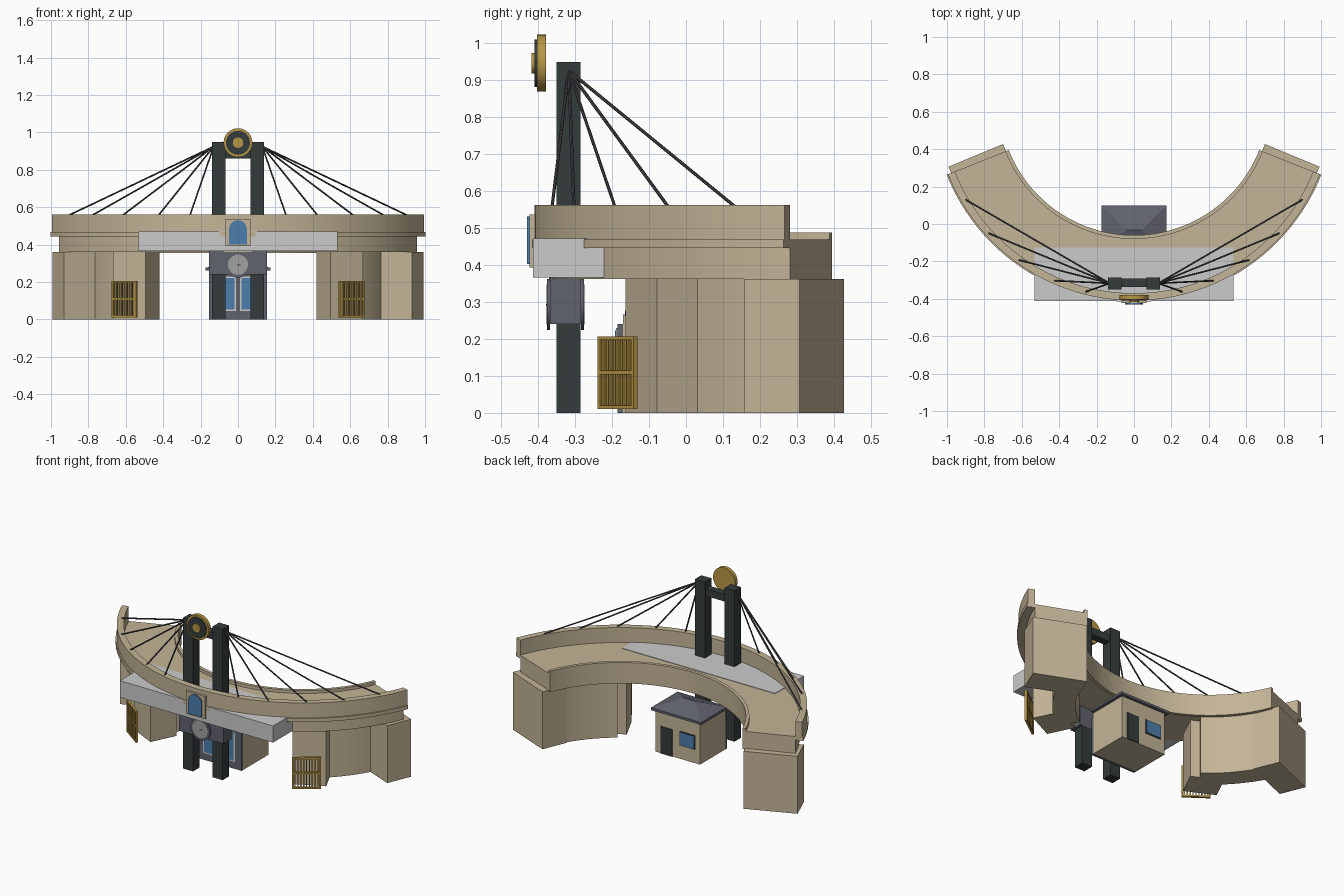
import bpy, bmesh, math
from mathutils import Vector, Matrix

if "Cube" in bpy.data.objects:
    bpy.data.objects.remove(bpy.data.objects["Cube"], do_unlink=True)

def material(name, rgb):
    m = bpy.data.materials.new(name)
    m.use_nodes = True
    m.diffuse_color = (*rgb, 1)
    bsdf = m.node_tree.nodes["Principled BSDF"]
    bsdf.inputs["Base Color"].default_value = (*rgb, 1)
    bsdf.inputs["Roughness"].default_value = 0.8
    return m

STONE = material("sandstone", (0.55, 0.46, 0.31))
SLATE = material("slate", (0.12, 0.125, 0.155))
IRON = material("dark iron", (0.035, 0.045, 0.045))
GOLD = material("gold", (0.48, 0.31, 0.06))
GLASS = material("blue glass", (0.075, 0.21, 0.42))
PALE = material("pale grey", (0.60, 0.60, 0.60))
DIAL = material("dial grey", (0.36, 0.36, 0.37))
CABLE = material("cable grey", (0.07, 0.07, 0.075))

CENTRE_Y = 0.66          # centre of the curved plan
END = math.radians(21.6)  # angle of the deck ends below the x axis

def finish(name, bm, mat, smooth=False):
    bmesh.ops.recalc_face_normals(bm, faces=bm.faces)
    me = bpy.data.meshes.new(name)
    bm.to_mesh(me)
    bm.free()
    me.materials.append(mat)
    ob = bpy.data.objects.new(name, me)
    bpy.context.collection.objects.link(ob)
    if smooth:
        bpy.ops.object.select_all(action='DESELECT')
        ob.select_set(True)
        bpy.context.view_layer.objects.active = ob
        bpy.ops.object.shade_smooth_by_angle(angle=math.radians(30))
    return ob

def add_box(bm, x0, x1, y0, y1, z0, z1, matrix=Matrix()):
    size = Matrix.Diagonal((x1 - x0, y1 - y0, z1 - z0, 1))
    place = Matrix.Translation(((x0 + x1) / 2, (y0 + y1) / 2, (z0 + z1) / 2))
    bmesh.ops.create_cube(bm, size=1, matrix=matrix @ place @ size)

def box(name, mat, *bounds, matrix=Matrix()):
    bm = bmesh.new()
    add_box(bm, *bounds, matrix=matrix)
    return finish(name, bm, mat)

def prism(name, mat, outline, start, direction):
    """Extrude a closed outline placed by the function `start`."""
    bm = bmesh.new()
    face = bm.faces.new([bm.verts.new(start(a, b)) for a, b in outline])
    ext = bmesh.ops.extrude_face_region(bm, geom=[face])
    moved = [v for v in ext["geom"] if isinstance(v, bmesh.types.BMVert)]
    bmesh.ops.translate(bm, verts=moved, vec=direction)
    return finish(name, bm, mat)

def arc_wall(name, r0, r1, z0, z1, a0, a1, steps=56):
    """Curved wall between two radii and two angles."""
    bm = bmesh.new()
    rings = []
    for i in range(steps + 1):
        a = a0 + (a1 - a0) * i / steps
        rings.append([bm.verts.new((r * math.cos(a), CENTRE_Y + r * math.sin(a), z))
                      for r, z in ((r0, z0), (r1, z0), (r1, z1), (r0, z1))])
    for p, q in zip(rings, rings[1:]):
        for k in range(4):
            n = (k + 1) % 4
            bm.faces.new((p[k], p[n], q[n], q[k]))
    bm.faces.new(rings[0])
    bm.faces.new(rings[-1])
    return finish(name, bm, STONE, True)

def disc(name, mat, radius, y0, y1, z, sides=40):
    """Disc facing the front."""
    bm = bmesh.new()
    m = Matrix.Translation((0, (y0 + y1) / 2, z)) @ Matrix.Rotation(math.pi / 2, 4, 'X')
    bmesh.ops.create_cone(bm, cap_ends=True, segments=sides, radius1=radius,
                          radius2=radius, depth=y1 - y0, matrix=m)
    return finish(name, bm, mat, True)

def rod(name, mat, a, b, radius):
    a, b = Vector(a), Vector(b)
    bm = bmesh.new()
    turn = (b - a).to_track_quat('Z', 'Y').to_matrix().to_4x4()
    bmesh.ops.create_cone(bm, cap_ends=True, segments=8, radius1=radius, radius2=radius,
                          depth=(b - a).length, matrix=Matrix.Translation((a + b) / 2) @ turn)
    return finish(name, bm, mat)

# Curved deck: slab, cornice, outer parapet, inner lip
A0, A1 = -math.pi + END, -END
arc_wall("deck_slab", 0.735, 1.03, 0.362, 0.447, A0, A1)
arc_wall("deck_cornice", 0.735, 1.077, 0.445, 0.468, A0, A1)
arc_wall("outer_parapet", 1.03, 1.07, 0.467, 0.562, A0, A1)
arc_wall("inner_lip", 0.72, 0.74, 0.355, 0.487, A0, A1)
box("straight_platform", PALE, -0.533, 0.533, -0.413, -0.125, 0.366, 0.471)

# Piers and gates on both sides
for side, s in (("left", 1), ("right", -1)):
    def placed(x, y, degrees):
        return Matrix.Translation((s * x, y, 0)) @ Matrix.Rotation(math.radians(s * degrees), 4, 'Z')

    box(side + "_end_pier", STONE, -0.158, 0.158, -0.081, 0.081, 0, 0.362,
        matrix=placed(0.815, 0.292, -22.5))
    box(side + "_inner_pier", STONE, -0.097, 0.097, -0.085, 0.085, 0, 0.362,
        matrix=placed(0.545, -0.045, 26))
    start, stop = math.radians(-54), math.radians(-24)
    if s < 0:
        start, stop = -math.pi - stop, -math.pi - start
    arc_wall(side + "_pier_wall", 0.75, 0.88, 0, 0.363, start, stop, 14)

    bm = bmesh.new()
    m = placed(0.607, -0.185, 36)
    w = 0.082
    for x in (-w, w - 0.01):
        add_box(bm, x, x + 0.01, -0.007, 0.007, 0.01, 0.207, matrix=m)
    for z in (0.01, 0.104, 0.197):
        add_box(bm, -w, w, -0.007, 0.007, z, z + 0.01, matrix=m)
    for i in range(1, 10):
        x = -w + 2 * w * i / 10
        add_box(bm, x - 0.0035, x + 0.0035, -0.004, 0.004, 0.012, 0.2, matrix=m)
    finish(side + "_gate", bm, GOLD)

    # Tower and its stay cables
    x0, x1 = sorted((s * 0.068, s * 0.138))
    box(side + "_tower", IRON, x0, x1, -0.35, -0.285, 0, 0.949)
    for i, (x, y) in enumerate(((0.905, 0.133), (0.78, -0.048), (0.617, -0.192),
                                (0.425, -0.303), (0.257, -0.362))):
        rod(f"{side}_cable_{i + 1}", CABLE, (s * 0.13, -0.317, 0.925),
            (s * x, y, 0.557), 0.0045)

box("tower_crossbeam", IRON, -0.07, 0.07, -0.337, -0.292, 0.86, 0.905)

# Wheel above the towers
disc("wheel_rim", GOLD, 0.077, -0.403, -0.379, 0.945)
disc("wheel_ring", IRON, 0.064, -0.41, -0.402, 0.945)
disc("wheel_hub", GOLD, 0.028, -0.417, -0.409, 0.945)

# Machine box between the towers with dials on both faces
box("machine_box", SLATE, -0.155, 0.155, -0.367, -0.284, 0.24, 0.367)
for name, wall, out in (("front", -0.367, -1), ("back", -0.284, 1)):
    for part, mat, r, d0, d1 in (("bezel", SLATE, 0.069, 0, 0.008),
                                 ("dial", DIAL, 0.054, 0.007, 0.0095)):
        y0, y1 = sorted((wall + out * d0, wall + out * d1))
        disc(f"{name}_{part}", mat, r, y0, y1, 0.293)
box("dial_hand", IRON, -0.005, 0.014, -0.378, -0.376, 0.289, 0.294)

# Arched window on the parapet
box("window_surround", STONE, -0.067, 0.067, -0.423, -0.4, 0.393, 0.536)
arch = [(-0.047, 0.402), (0.047, 0.402)]
arch += [(0.047 * math.cos(t * math.pi / 12), 0.484 + 0.047 * math.sin(t * math.pi / 12))
         for t in range(13)]
prism("arched_window", GLASS, arch, lambda x, z: (x, -0.43, z), (0, 0.009, 0))

# Lodge below the deck
box("lodge_walls", STONE, -0.155, 0.155, -0.17, 0.082, 0, 0.266)
box("lodge_front", SLATE, -0.155, 0.155, -0.185, -0.165, 0, 0.24)
for side, s in (("left", 1), ("right", -1)):
    x0, x1 = sorted((s * 0.01, s * 0.11))
    box(side + "_front_window_frame", PALE, x0, x1, -0.189, -0.184, 0.045, 0.23)
    box(side + "_front_window", GLASS, x0 + 0.008, x1 - 0.008, -0.192, -0.188, 0.053, 0.222)
box("back_door", IRON, 0.035, 0.118, 0.08, 0.087, 0, 0.17)
box("back_window_frame", IRON, -0.125, -0.015, 0.08, 0.085, 0.085, 0.175)
box("back_window", GLASS, -0.119, -0.021, 0.083, 0.088, 0.091, 0.169)
box("roof_eaves", SLATE, -0.175, 0.175, -0.165, 0.1, 0.262, 0.277)
bm = bmesh.new()
add_box(bm, -0.17, 0.17, -0.16, 0.095, 0.276, 0.325)
for v in bm.verts:
    if v.co.z > 0.3:
        v.co.x *= 0.25
        v.co.y = -0.032
bmesh.ops.remove_doubles(bm, verts=bm.verts, dist=0.0001)
finish("hipped_roof", bm, SLATE)
